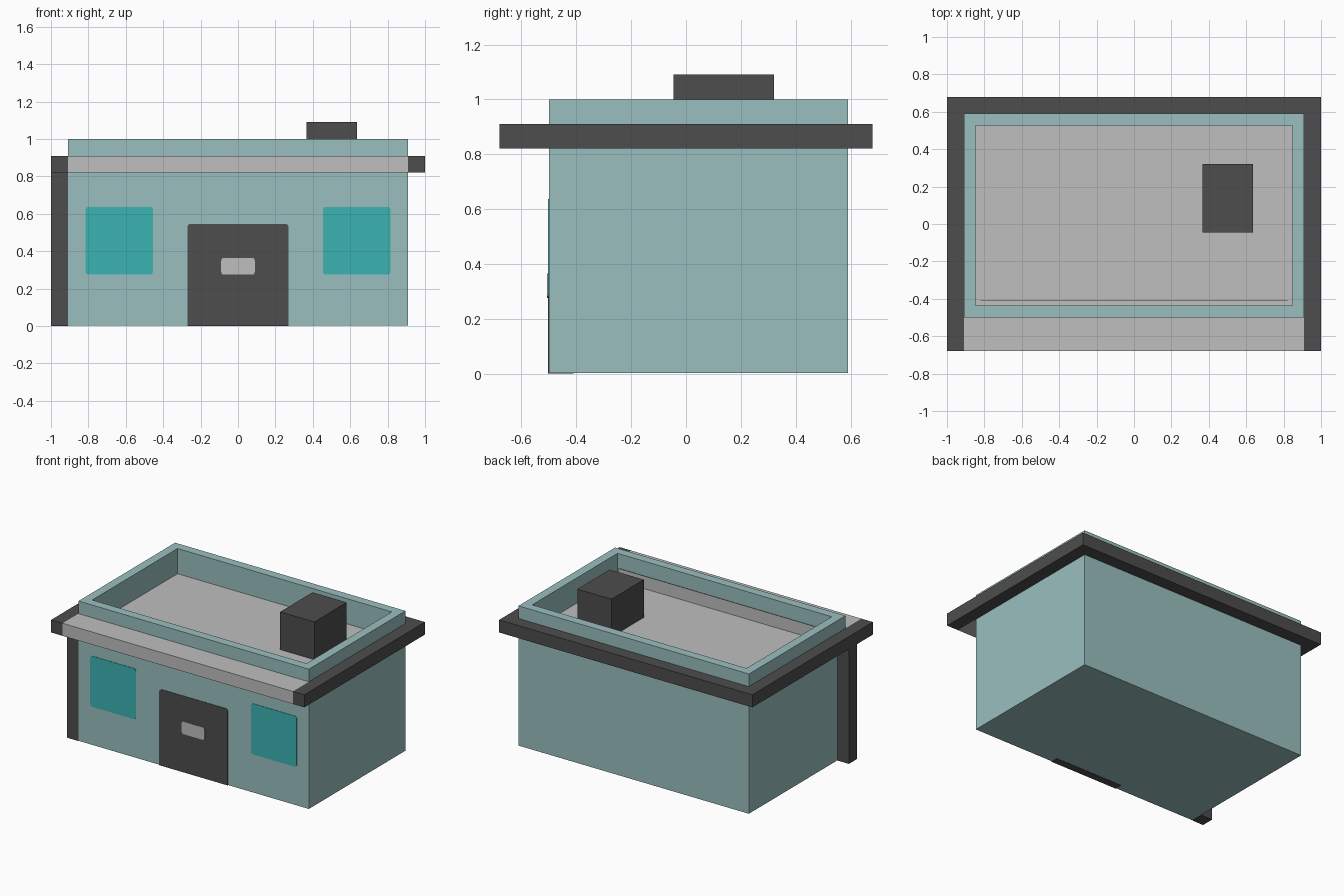
import bpy
import bmesh
from mathutils import Vector

cube = bpy.data.objects.get("Cube")
if cube:
    bpy.data.objects.remove(cube, do_unlink=True)


def material(name, rgb):
    m = bpy.data.materials.new(name)
    m.use_nodes = True
    m.diffuse_color = (*rgb, 1)
    m.node_tree.nodes["Principled BSDF"].inputs["Base Color"].default_value = (*rgb, 1)
    return m


TEAL = material("pale_teal", (0.328, 0.521, 0.521))
GREY = material("light_grey", (0.521, 0.521, 0.521))
DARK = material("charcoal", (0.074, 0.074, 0.074))
GLASS = material("turquoise_glass", (0.045, 0.456, 0.456))


def finish(name, bm, *mats):
    mesh = bpy.data.meshes.new(name)
    bm.to_mesh(mesh)
    bm.free()
    for m in mats:
        mesh.materials.append(m)
    ob = bpy.data.objects.new(name, mesh)
    bpy.context.collection.objects.link(ob)
    return ob


def box_mesh(x, y, z):
    bm = bmesh.new()
    bmesh.ops.create_cube(bm, size=1)
    lo, hi = Vector((x[0], y[0], z[0])), Vector((x[1], y[1], z[1]))
    for v in bm.verts:
        v.co = [lo[i] + (v.co[i] + 0.5) * (hi[i] - lo[i]) for i in range(3)]
    return bm


def box(name, x, y, z, mat):
    return finish(name, box_mesh(x, y, z), mat)


def panel(name, x, y, z, mat, radius=0.015):
    """Panel with its corners rounded as seen from the front."""
    bm = box_mesh(x, y, z)
    edges = [e for e in bm.edges
             if abs(e.verts[0].co.y - e.verts[1].co.y) > 1e-4
             and e.verts[0].co.z > 0.01]
    bmesh.ops.bevel(bm, geom=edges, offset=radius, segments=3,
                    profile=0.5, affect='EDGES')
    return finish(name, bm, mat)


# Building body: box with a sunken roof inside a parapet
bm = box_mesh((-0.91, 0.91), (-0.5, 0.59), (0.002, 1.0))
bm.normal_update()
top = max(bm.faces, key=lambda f: f.calc_center_median().z)
bmesh.ops.inset_region(bm, faces=[top], thickness=0.09)
roof = bmesh.ops.extrude_discrete_faces(bm, faces=[top])["faces"][0]
bmesh.ops.translate(bm, verts=roof.verts, vec=(0, 0, -0.18))
roof.material_index = 1
bmesh.ops.recalc_face_normals(bm, faces=bm.faces)
finish("building_body", bm, TEAL, GREY)

# Ledge around the sides and back, awning at the front
LEDGE = (0.82, 0.91)
for side, x in (("right", (-1, -0.91)), ("left", (0.91, 1))):
    box(side + "_ledge", x, (-0.68, 0.68), LEDGE, DARK)
box("back_ledge", (-0.91, 0.91), (0.59, 0.68), LEDGE, DARK)
# The awning slab runs through the front parapet
box("front_awning", (-0.91, 0.91), (-0.68, -0.5), LEDGE, GREY)
box("awning_inner_band", (-0.82, 0.82), (-0.411, -0.408), LEDGE, GREY)

# Corner post and roof unit
box("corner_post", (-1, -0.91), (-0.5, -0.41), (0, 0.82), DARK)
box("roof_unit", (0.365, 0.635), (-0.045, 0.32), (0.82, 1.09), DARK)

# Door, its plate, and the windows
panel("door", (-0.27, 0.27), (-0.503, -0.45), (0, 0.545), DARK)
panel("door_plate", (-0.09, 0.09), (-0.507, -0.5), (0.275, 0.365), GREY)
for side, x in (("right", (-0.815, -0.455)), ("left", (0.455, 0.815))):
    panel(side + "_window", x, (-0.503, -0.496), (0.275, 0.637), GLASS)
